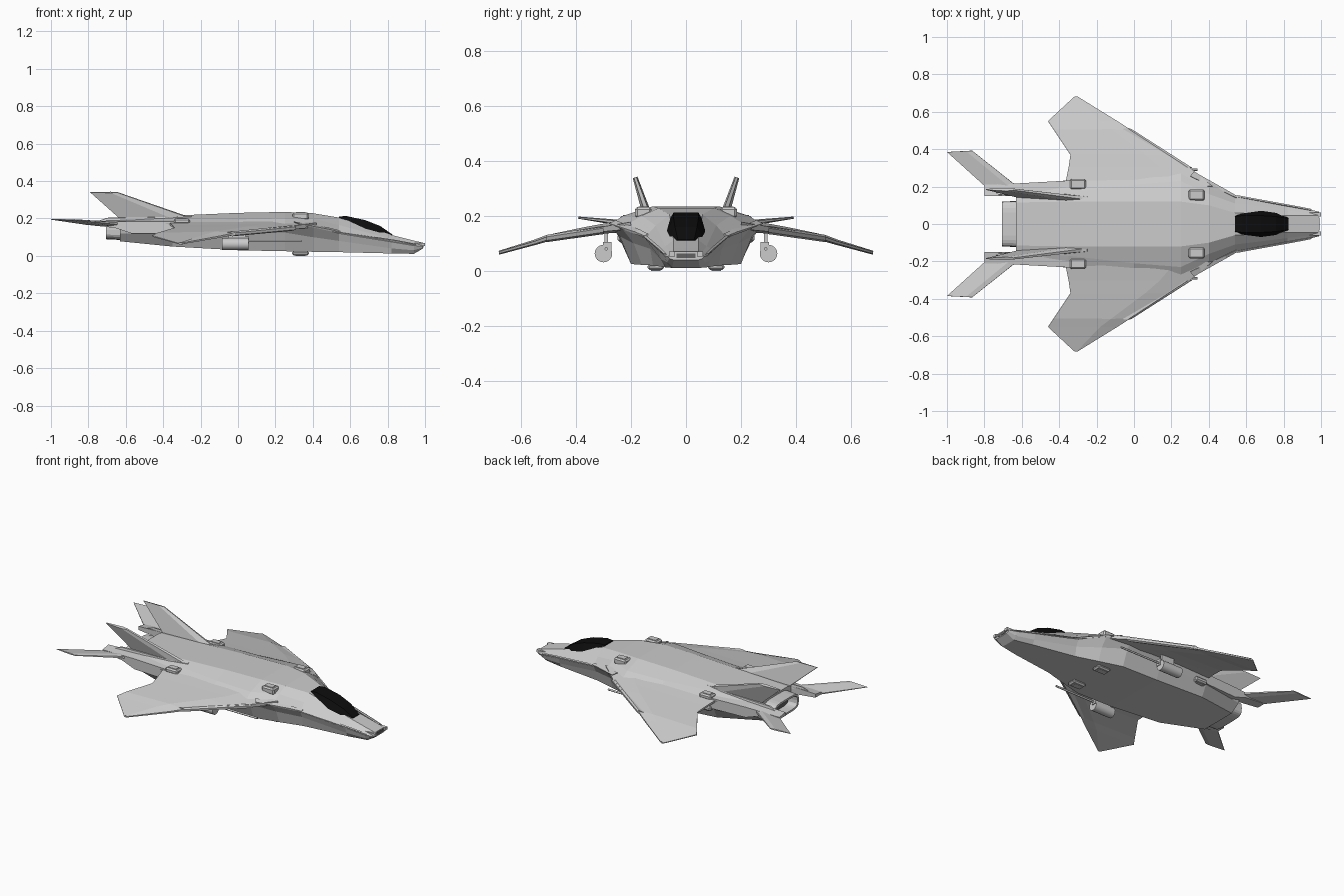
import bpy, bmesh, math
from mathutils import Vector

if "Cube" in bpy.data.objects:
    bpy.data.objects.remove(bpy.data.objects["Cube"])


def material(name, c):
    m = bpy.data.materials.new(name)
    m.diffuse_color = (c, c, c, 1)
    m.use_nodes = True
    m.node_tree.nodes["Principled BSDF"].inputs["Base Color"].default_value = m.diffuse_color
    return m


HULL = material("hull_grey", 0.6)
GLASS = material("canopy_black", 0.004)
DARK = material("recess_grey", 0.12)


def make(name, bm, mat, mirror=False):
    bmesh.ops.recalc_face_normals(bm, faces=bm.faces)
    me = bpy.data.meshes.new(name)
    bm.to_mesh(me)
    bm.free()
    me.materials.append(mat)
    ob = bpy.data.objects.new(name, me)
    bpy.context.collection.objects.link(ob)
    if mirror:
        mod = ob.modifiers.new("mirror", 'MIRROR')
        mod.use_axis = (False, True, False)
        mod.use_mirror_merge = False
    return ob


def loft(name, rings, mat, mirror=False, closed=False):
    bm = bmesh.new()
    vs = [[bm.verts.new(p) for p in r] for r in rings]
    n = len(rings[0])
    pairs = list(zip(vs, vs[1:])) + ([(vs[-1], vs[0])] if closed else [])
    for a, b in pairs:
        for i in range(n):
            j = (i + 1) % n
            bm.faces.new((a[i], a[j], b[j], b[i]))
    if not closed:
        bm.faces.new(vs[0])
        bm.faces.new(vs[-1])
    return make(name, bm, mat, mirror)


def symmetric(x, half):
    # full cross-section from half profile, top to bottom
    return [(x, y, z) for y, z in half] + [(x, -y, z) for y, z in reversed(half)]


def foil(name, stations, normal, mirror=True):
    # station: leading edge, trailing edge, thickness
    n = Vector(normal).normalized()
    rings = []
    for le, te, t in stations:
        le, te = Vector(le), Vector(te)
        mid = le.lerp(te, 0.25)
        rings.append([le + n * t * .25, mid + n * t * .5, te + n * t * .15,
                      te - n * t * .15, mid - n * t * .5, le - n * t * .25])
    return loft(name, rings, HULL, mirror)


def box(name, lo, hi, mat=HULL, bevel=0.0):
    ring = lambda x: [(x, lo[1], lo[2]), (x, hi[1], lo[2]), (x, hi[1], hi[2]), (x, lo[1], hi[2])]
    ob = loft(name, [ring(lo[0]), ring(hi[0])], mat, True)
    if bevel:
        b = ob.modifiers.new("bevel", 'BEVEL')
        b.width, b.segments = bevel, 1
    return ob


def rod(name, x0, x1, y, z, r, n=16):
    ring = lambda x: [(x, y + r * math.cos(math.tau * i / n), z + r * math.sin(math.tau * i / n))
                      for i in range(n)]
    ob = loft(name, [ring(x0), ring(x1)], HULL, True)
    for p in ob.data.polygons:
        p.use_smooth = len(p.vertices) == 4
    return ob


# Fuselage: top edge, shoulder, chine, lower side, bottom
body = [
    (0.99, [(.045, .07), (.055, .062), (.065, .052), (.06, .045), (.045, .04)]),
    (0.94, [(.045, .082), (.06, .07), (.078, .055), (.07, .03), (.05, .011)]),
    (0.82, [(.045, .112), (.075, .09), (.10, .075), (.09, .04), (.075, .013)]),
    (0.54, [(.06, .205), (.11, .165), (.15, .12), (.13, .08), (.12, .02)]),
    (0.40, [(.10, .228), (.16, .20), (.235, .157), (.19, .10), (.16, .022)]),
    (0.25, [(.12, .235), (.23, .20), (.28, .165), (.24, .125), (.20, .025)]),
    (0.00, [(.12, .23), (.21, .195), (.27, .165), (.245, .125), (.20, .03)]),
    (-.35, [(.12, .215), (.17, .20), (.235, .175), (.225, .12), (.19, .05)]),
    (-.63, [(.115, .204), (.15, .195), (.20, .175), (.18, .12), (.12, .078)]),
]
loft("fuselage", [symmetric(x, h) for x, h in body], HULL)

# Canopy
glass = [
    (.54, [(.04, .211), (.045, .19), (.04, .17)]),
    (.58, [(.045, .213), (.068, .172), (.05, .15)]),
    (.68, [(.045, .191), (.07, .145), (.05, .13)]),
    (.76, [(.04, .16), (.062, .118), (.05, .10)]),
    (.826, [(.03, .114), (.036, .106), (.03, .095)]),
]
loft("canopy", [symmetric(x, h) for x, h in glass], GLASS)

# Nose prongs and sensor recess
box("nose_prong", (.93, .04, .052), (1.0, .062, .07))
box("nose_sensor", (.985, 0, .046), (.992, .035, .064), DARK)

# Wings
foil("wing", [
    ((.42, .20, .165), (-.37, .20, .175), .05),
    ((.30, .30, .152), (-.35, .30, .158), .036),
    ((.19, .37, .143), (-.34, .37, .146), .030),
    ((-.02, .505, .118), (-.43, .505, .120), .024),
    ((-.09, .55, .103), (-.46, .55, .106), .020),
    ((-.30, .68, .066), (-.32, .68, .066), .014),
], (0, .15, 1))

# Leading edge slat, ending at the fold
foil("wing_slat", [
    ((.31, .30, .148), (.22, .30, .151), .03),
    ((-.015, .508, .117), (-.08, .508, .119), .026),
], (0, .15, 1))

# Horizontal tails
foil("tailplane", [
    ((-.63, .205, .172), (-.80, .205, .168), .024),
    ((-.865, .392, .193), (-1.0, .385, .195), .008),
], (0, -.12, 1))

# Canted fins with a base fairing
foil("tail_fin", [
    ((-.23, .135, .195), (-.62, .145, .19), .034),
    ((-.645, .185, .34), (-.79, .185, .34), .018),
], (0, 1, -.35))
foil("fin_fairing", [
    ((-.22, .14, .185), (-.78, .165, .175), .04),
    ((-.25, .14, .213), (-.70, .16, .203), .026),
], (0, 1, -.2))

# Tail booms
loft("tail_boom", [
    [(x, .15, zt), (x, yo, zt - .01), (x, yo, zb), (x, .15, zb)]
    for x, yo, zt, zb in ((-.30, .235, .195, .12), (-.57, .22, .195, .12),
                          (-.66, .215, .192, .15), (-.80, .21, .188, .165))], HULL, True)


# Engine nozzle: rounded rectangular tube
def oval(x, a, b, n=24):
    pts = []
    for i in range(n):
        c, s = math.cos(math.tau * i / n), math.sin(math.tau * i / n)
        pts.append((x, a * math.copysign(abs(c) ** .5, c),
                    .139 + b * math.copysign(abs(s) ** .5, s)))
    return pts


loft("engine_nozzle", [oval(-.58, .125, .056), oval(-.705, .12, .05),
                       oval(-.705, .106, .038), oval(-.64, .10, .034)], HULL, closed=True)
loft("nozzle_interior", [oval(-.645, .104, .037), oval(-.64, .104, .037)], DARK)

# Weapon pods under the wings
rod("pod", -.085, .055, .30, .063, .032)
rod("pod_barrel", .05, .34, .29, .08, .006, 8)
box("pod_block", (-.05, .27, .065), (.06, .302, .105))
box("pod_pylon", (-.05, .283, .10), (.04, .297, .16))


# Thruster hatches: bevelled rim with raised panel
def hatch(x, y, z, lx, ly, h, tilt_up=True):
    box("hatch_rim", (x - lx / 2, y - ly / 2, z - h), (x + lx / 2, y + ly / 2, z), HULL, .008)
    s = .003 if tilt_up else -.003
    zz = z if tilt_up else z - h
    box("hatch_panel", (x - lx * .3, y - ly * .3, min(zz, zz + s)),
        (x + lx * .3, y + ly * .3, max(zz, zz + s)))


hatch(.335, .155, .232, .085, .06, .04)
hatch(-.30, .213, .200, .085, .055, .03)
hatch(.335, .11, .025, .09, .06, .022, False)
hatch(-.30, .222, .135, .085, .055, .03, False)

# Chine strips beside the cockpit
foil("chine_strip", [
    ((.95, .072, .062), (.55, .145, .128), .012),
    ((.95, .080, .060), (.55, .154, .124), .008),
], (0, .3, 1))
foil("shoulder_strip", [
    ((.55, .138, .132), (.30, .255, .182), .014),
    ((.55, .150, .125), (.32, .280, .172), .010),
], (0, .3, 1))
